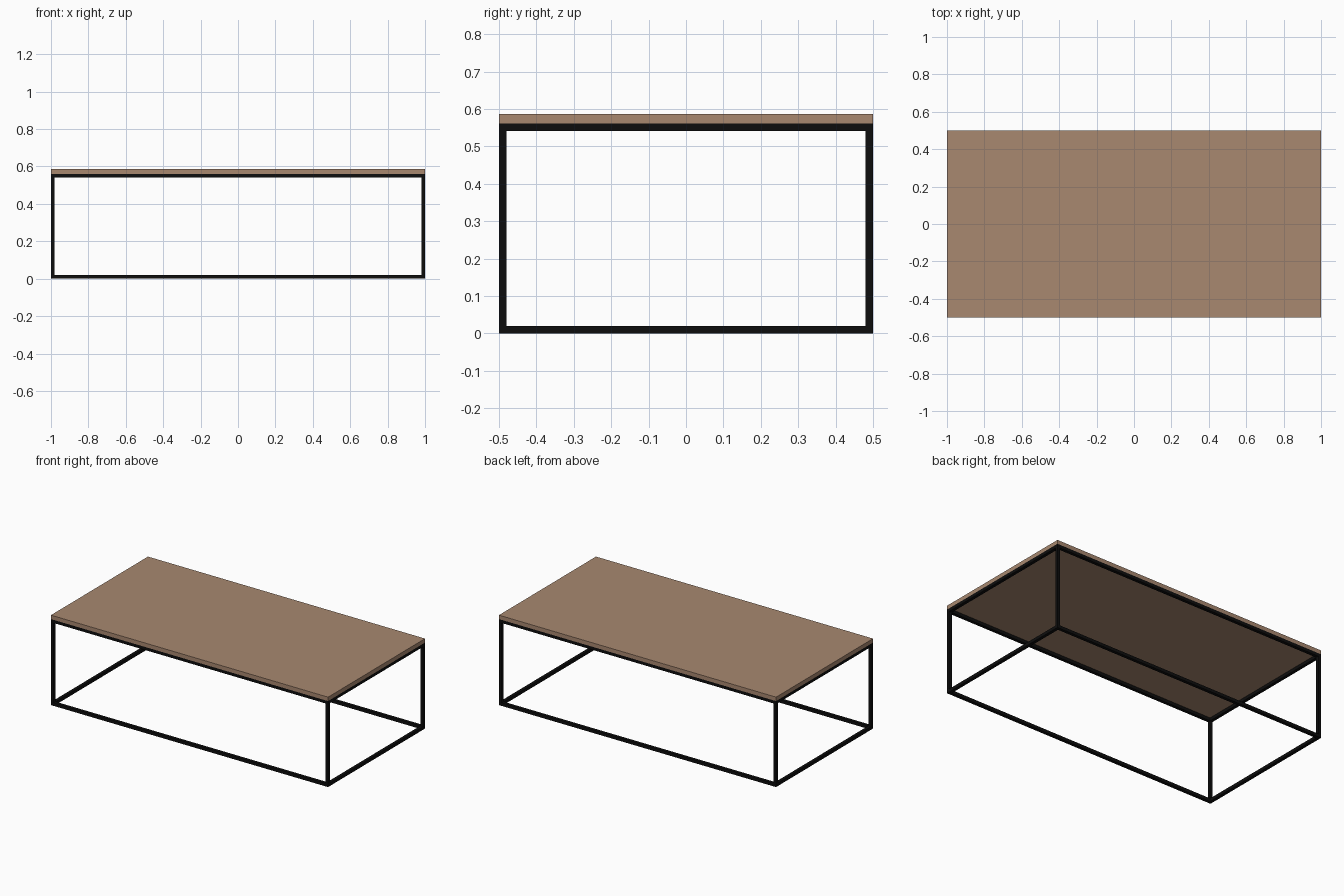
import bpy

if "Cube" in bpy.data.objects:
    bpy.data.objects.remove(bpy.data.objects["Cube"])

def material(name, rgb):
    m = bpy.data.materials.new(name)
    m.diffuse_color = (*rgb, 1.0)
    m.use_nodes = True
    m.node_tree.nodes["Principled BSDF"].inputs["Base Color"].default_value = m.diffuse_color
    return m

WOOD = material("brown wood", (0.392, 0.246, 0.162))
METAL = material("black metal", (0.004, 0.004, 0.004))

L, W = 1.0, 0.5        # half length, half width
T = 0.02               # bar thickness
H, TOP = 0.561, 0.587  # frame height, overall height

def box(name, x, y, z, mat):
    """Box from (min, max) ranges on each axis."""
    bpy.ops.mesh.primitive_cube_add(
        size=1, location=[(a + b) / 2 for a, b in (x, y, z)])
    o = bpy.context.object
    o.name = name
    o.scale = [b - a for a, b in (x, y, z)]
    bpy.ops.object.transform_apply(location=False, rotation=False, scale=True)
    o.data.materials.append(mat)
    return o

def span(side, half):
    """Range of a bar lying flush with one side."""
    return (half - T, half) if side > 0 else (-half, -half + T)

# table top
box("table_top", (-L, L), (-W, W), (H, TOP), WOOD)

# upper and lower rectangular frames
for level, z in (("lower", (0, T)), ("upper", (H - T, H))):
    for side, s in (("front", -1), ("back", 1)):
        box(f"{level}_{side}_rail", (-L, L), span(s, W), z, METAL)
    for side, s in (("left", -1), ("right", 1)):
        box(f"{level}_{side}_rail", span(s, L), (-W + T, W - T), z, METAL)

# corner legs between the frames
for fb, sy in (("front", -1), ("back", 1)):
    for lr, sx in (("left", -1), ("right", 1)):
        box(f"{fb}_{lr}_leg", span(sx, L), span(sy, W), (T, H - T), METAL)
